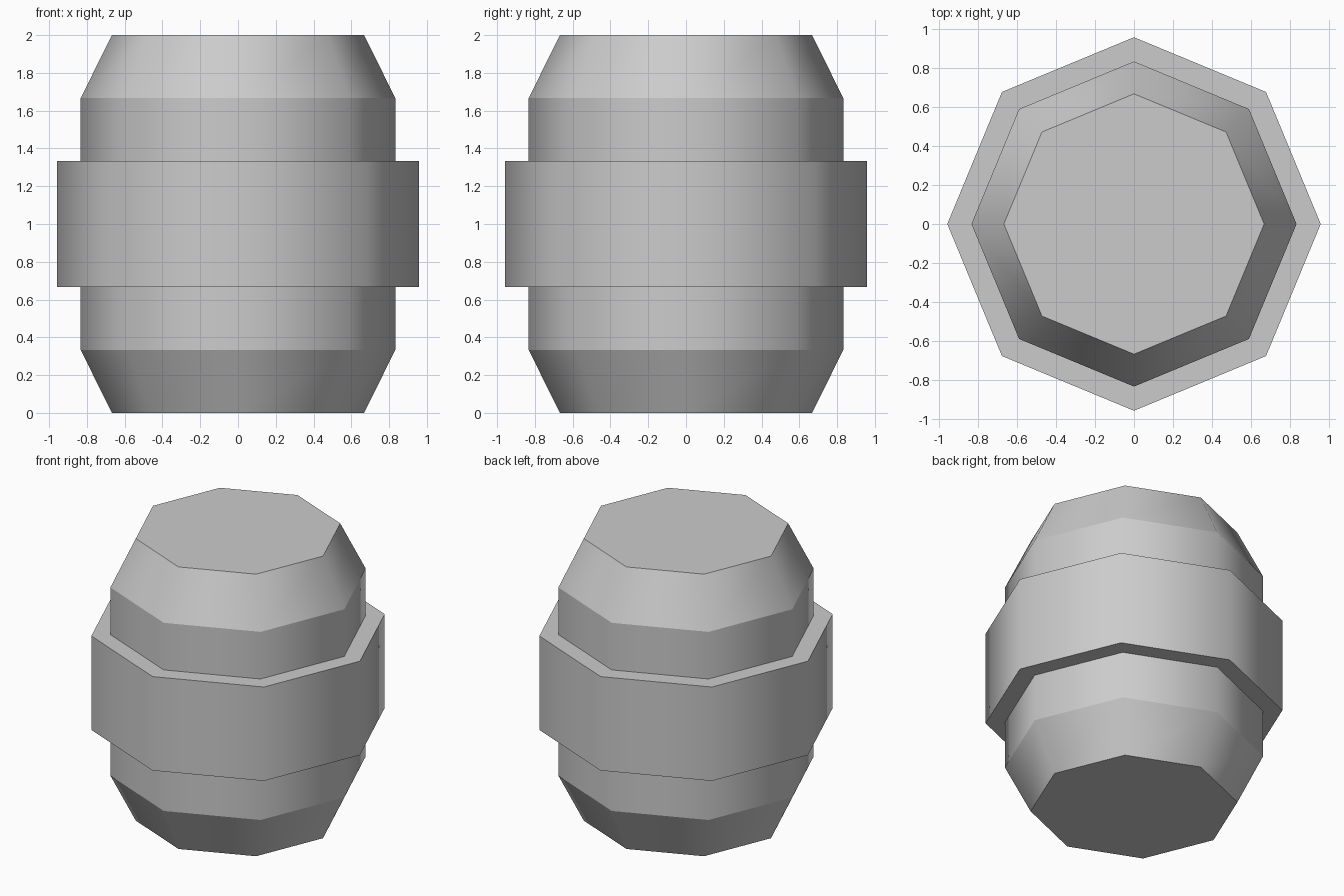
import bpy, bmesh
from math import cos, sin, tau

if "Cube" in bpy.data.objects:
    bpy.data.objects.remove(bpy.data.objects["Cube"])

SIDES = 8
# Barrel outline from bottom to top: (radius, height)
PROFILE = [(0.667, 0.0), (0.833, 0.333), (0.833, 0.667), (0.957, 0.667),
           (0.957, 1.333), (0.833, 1.333), (0.833, 1.667), (0.667, 2.0)]


def lathe(name, profile, sides):
    bm = bmesh.new()
    rings = [[bm.verts.new((r * cos(tau * i / sides), r * sin(tau * i / sides), z))
              for i in range(sides)] for r, z in profile]
    # Side walls and ledges
    for low, high in zip(rings, rings[1:]):
        for i in range(sides):
            j = (i + 1) % sides
            bm.faces.new((low[i], low[j], high[j], high[i]))
    # End caps
    bm.faces.new(rings[-1])
    bm.faces.new(rings[0][::-1])
    # Smooth around the barrel, crisp along every horizontal ring
    for f in bm.faces:
        f.smooth = True
    for e in bm.edges:
        a, b = e.verts
        e.smooth = abs(a.co.z - b.co.z) > 1e-4
    # Ledges and caps stay flat
    bm.normal_update()
    for f in bm.faces:
        if abs(f.normal.z) > 0.99:
            f.smooth = False
    mesh = bpy.data.meshes.new(name)
    bm.to_mesh(mesh)
    bm.free()
    obj = bpy.data.objects.new(name, mesh)
    bpy.context.collection.objects.link(obj)
    return obj


# Octagonal barrel with a raised middle band
lathe("banded_barrel", PROFILE, SIDES)
